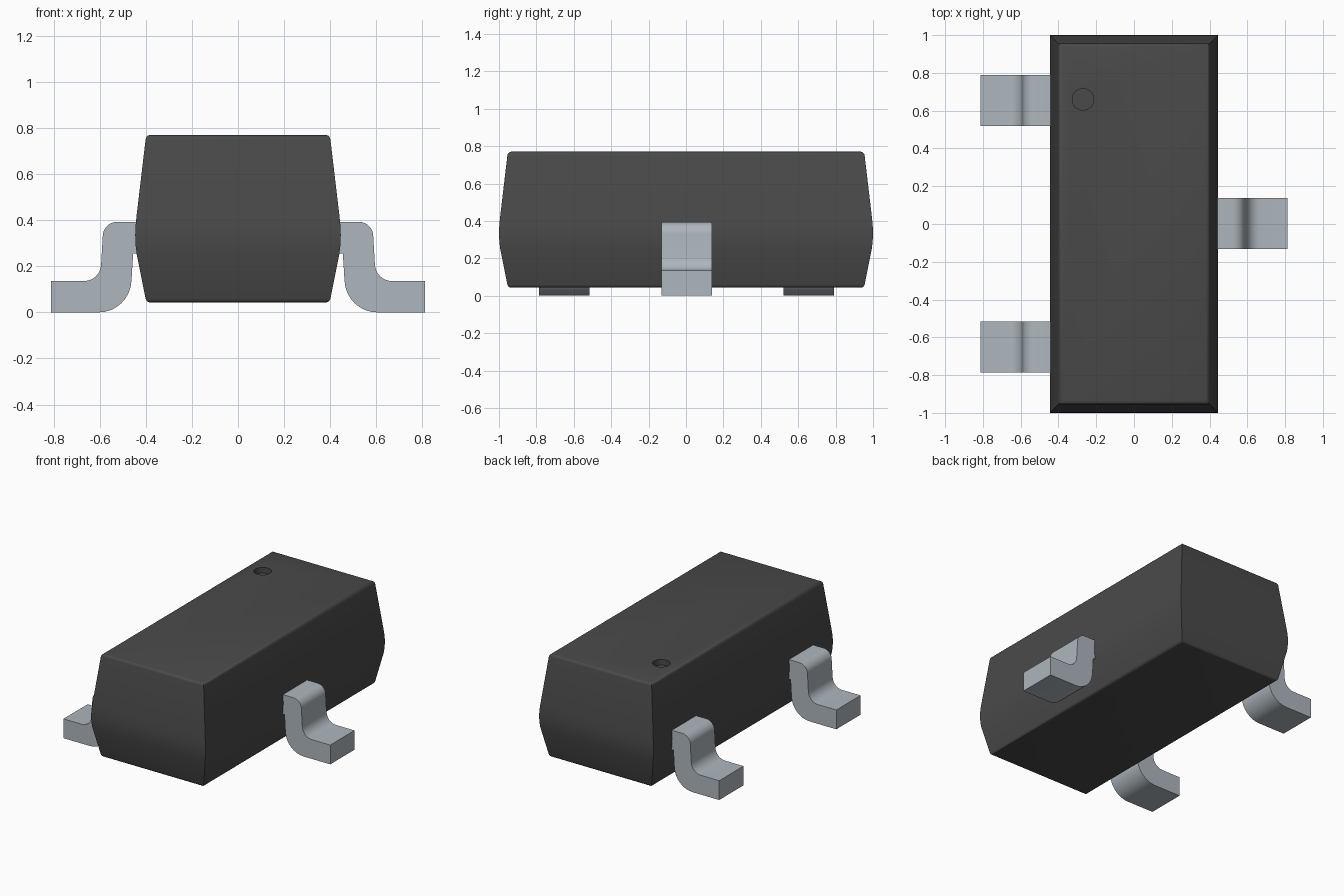
import bpy, bmesh, math

if "Cube" in bpy.data.objects:
    bpy.data.objects.remove(bpy.data.objects["Cube"], do_unlink=True)


def material(name, rgb):
    m = bpy.data.materials.new(name)
    m.use_nodes = True
    m.diffuse_color = (*rgb, 1)
    m.node_tree.nodes["Principled BSDF"].inputs["Base Color"].default_value = (*rgb, 1)
    return m


plastic = material("dark grey plastic", (0.068, 0.068, 0.068))
metal = material("tinned metal", (0.42, 0.47, 0.51))


def make_object(name, bm, mat):
    bmesh.ops.recalc_face_normals(bm, faces=bm.faces)
    mesh = bpy.data.meshes.new(name)
    bm.to_mesh(mesh)
    bm.free()
    mesh.materials.append(mat)
    ob = bpy.data.objects.new(name, mesh)
    bpy.context.collection.objects.link(ob)
    return ob


def smooth(ob, angle):
    bpy.ops.object.select_all(action="DESELECT")
    ob.select_set(True)
    bpy.context.view_layer.objects.active = ob
    bpy.ops.object.shade_smooth_by_angle(angle=math.radians(angle))


def arc(cx, cz, r, start, end, n=8):
    angles = [math.radians(start + (end - start) * i / n) for i in range(n + 1)]
    return [(cx + r * math.cos(a), cz + r * math.sin(a)) for a in angles]


# Moulded body: rectangular rings stacked along an (inset, height) profile
profile = [(0.065, 0.043), (0.056, 0.045), (0.049, 0.051), (0.045, 0.060),
           (0.006, 0.255), (0.002, 0.29), (0.0, 0.335), (0.002, 0.38), (0.006, 0.42),
           (0.045, 0.750), (0.048, 0.760), (0.055, 0.767), (0.065, 0.770)]
bm = bmesh.new()
rings = []
for d, z in profile:
    x, y = 0.446 - d, 1.0 - d
    rings.append([bm.verts.new(p) for p in
                  ((-x, -y, z), (x, -y, z), (x, y, z), (-x, y, z))])
for low, high in zip(rings, rings[1:]):
    for i in range(4):
        j = (i + 1) % 4
        bm.faces.new((low[i], low[j], high[j], high[i]))
bm.faces.new(rings[0])
bm.faces.new(rings[-1])
body = make_object("body", bm, plastic)

# Round pin-one dimple sunk into the top
bm = bmesh.new()
bmesh.ops.create_cone(bm, cap_ends=True, segments=40, radius1=0.057, radius2=0.057, depth=0.1)
bmesh.ops.translate(bm, verts=bm.verts, vec=(-0.27, 0.66, 0.78))
cutter = make_object("dimple_cutter", bm, plastic)
cutter.hide_render = True
cut = body.modifiers.new("dimple", "BOOLEAN")
cut.operation, cut.solver, cut.object = "DIFFERENCE", "EXACT", cutter
bpy.context.view_layer.objects.active = body
bpy.ops.object.modifier_apply(modifier=cut.name)
bpy.data.objects.remove(cutter, do_unlink=True)
smooth(body, 35)

# Bent lead outline, running from inside the body to the foot
outline = [(0.38, 0.393)]
outline += arc(0.524, 0.330, 0.063, 90, -3)          # shoulder
outline += arc(0.668, 0.210, 0.074, 183, 270)        # inner bend
outline += [(0.812, 0.136), (0.812, 0.0)]            # foot tip
outline += arc(0.605, 0.143, 0.143, 270, 183)        # heel
outline += [(0.455, 0.255), (0.38, 0.262)]


def lead(name, side, y):
    bm = bmesh.new()
    face = bm.faces.new([bm.verts.new((side * x, y - 0.135, z)) for x, z in outline])
    ext = bmesh.ops.extrude_face_region(bm, geom=[face], use_keep_orig=True)
    verts = [v for v in ext["geom"] if isinstance(v, bmesh.types.BMVert)]
    bmesh.ops.translate(bm, verts=verts, vec=(0, 0.27, 0))
    smooth(make_object(name, bm, metal), 35)


lead("left_lead", 1, 0.003)
lead("right_back_lead", -1, 0.655)
lead("right_front_lead", -1, -0.65)
